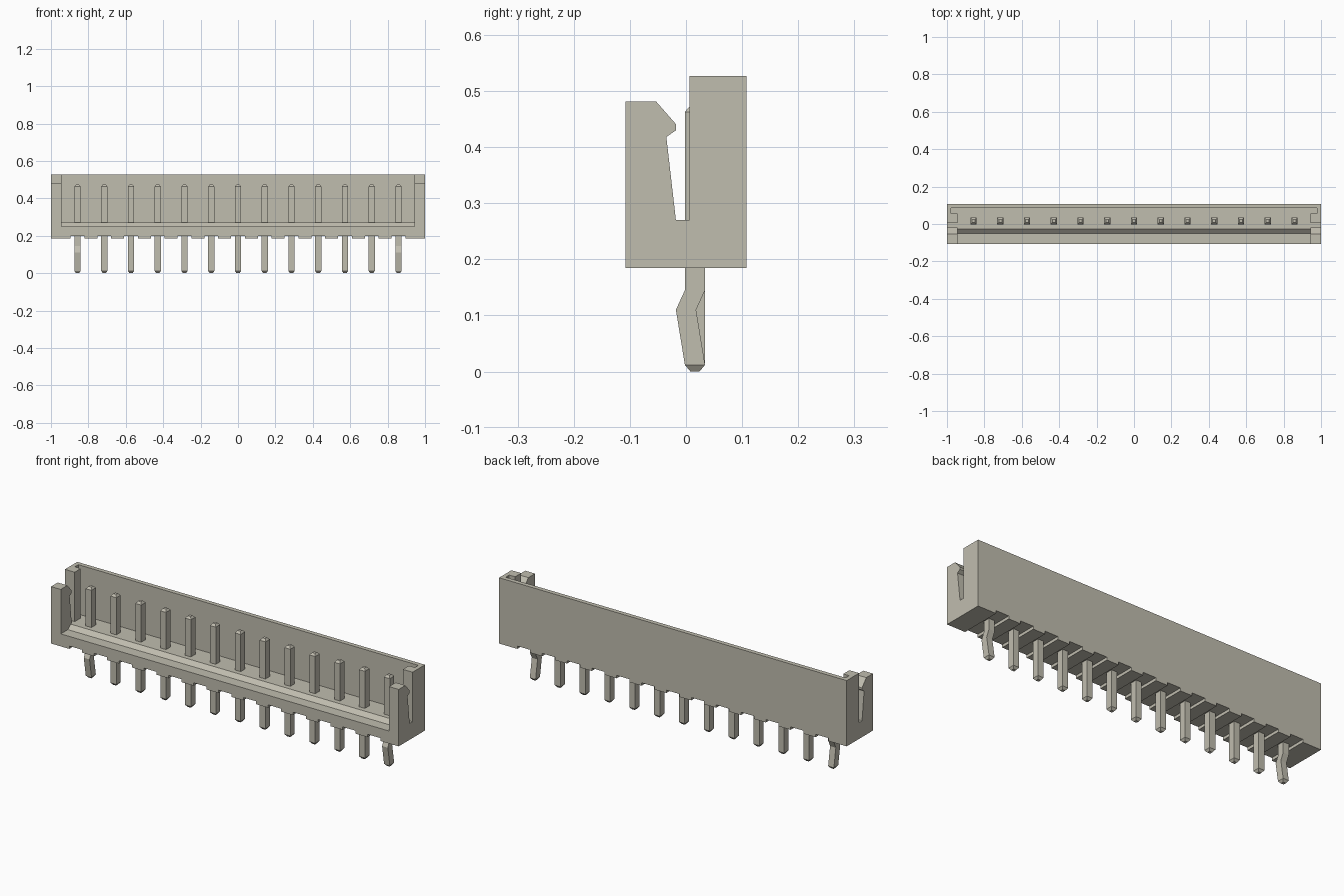
import bpy, bmesh

cube = bpy.data.objects.get("Cube")
if cube:
    bpy.data.objects.remove(cube, do_unlink=True)

mat = bpy.data.materials.new("warm_grey")
mat.use_nodes = True
COLOR = (0.53, 0.51, 0.43, 1)
mat.diffuse_color = COLOR
mat.node_tree.nodes["Principled BSDF"].inputs["Base Color"].default_value = COLOR

PINS = 13
PITCH = 0.143
pin_xs = [(i - (PINS - 1) / 2) * PITCH for i in range(PINS)]


def finish(name, bm):
    bmesh.ops.recalc_face_normals(bm, faces=bm.faces)
    me = bpy.data.meshes.new(name)
    bm.to_mesh(me)
    bm.free()
    me.materials.append(mat)
    ob = bpy.data.objects.new(name, me)
    bpy.context.collection.objects.link(ob)
    return ob


def prism(name, profile, x0, x1):
    """Extrude a (y, z) profile along x."""
    bm = bmesh.new()
    face = bm.faces.new([bm.verts.new((x0, y, z)) for y, z in profile])
    new = bmesh.ops.extrude_face_region(bm, geom=[face])["geom"]
    bmesh.ops.translate(bm, vec=(x1 - x0, 0, 0),
                        verts=[v for v in new if isinstance(v, bmesh.types.BMVert)])
    return finish(name, bm)


def box_profile(y0, y1, z0, z1):
    return [(y0, z0), (y1, z0), (y1, z1), (y0, z1)]


def cut(ob, cutter):
    """Subtract the cutter, then discard it."""
    mod = ob.modifiers.new("cut", 'BOOLEAN')
    mod.operation, mod.solver, mod.object = 'DIFFERENCE', 'EXACT', cutter
    bpy.context.view_layer.update()
    dg = bpy.context.evaluated_depsgraph_get()
    me = bpy.data.meshes.new_from_object(ob.evaluated_get(dg))
    ob.modifiers.clear()
    ob.data = me
    bpy.data.objects.remove(cutter, do_unlink=True)


# Housing: end-wall outline with the latch slot, run along the whole length
housing = prism("housing", [
    (-0.108, 0.185), (0.108, 0.185), (0.108, 0.527), (0.006, 0.527),
    (0.006, 0.27), (-0.018, 0.27), (-0.035, 0.418), (-0.018, 0.43),
    (-0.018, 0.441), (-0.053, 0.481), (-0.108, 0.481)], -1, 1)

# Open interior with the sloped front lip
cut(housing, prism("interior_cutter", [
    (-0.2, 0.25), (-0.05, 0.25), (-0.027, 0.27), (0.085, 0.27),
    (0.085, 0.6), (-0.2, 0.6)], -0.944, 0.944))

# Side pockets next to the back wall
cut(housing, prism("pocket_cutter", box_profile(0.056, 0.085, 0.27, 0.6), -0.978, 0.978))

# Notches under the housing at every pin
for x in pin_xs:
    cut(housing, prism("notch_cutter", box_profile(-0.2, 0.2, 0.1, 0.2), x - 0.037, x + 0.037))


def pin(name, x, kinked):
    """Square pin lofted through (z, y centre, half width x, half width y) rings."""
    w, d, t = 0.0165, 0.018, 0.008
    path = [(0, 0.016, t, t), (0.012, 0.016, w, d)]
    if kinked:
        path += [(0.11, 0, w, d), (0.145, 0.016, w, d)]
    path += [(0.463, 0.016, w, d), (0.474, 0.016, t, t)]
    bm = bmesh.new()
    rings = [[bm.verts.new((x + sx * a, yc + sy * b, z))
              for sx, sy in ((-1, -1), (1, -1), (1, 1), (-1, 1))]
             for z, yc, a, b in path]
    for lo, hi in zip(rings, rings[1:]):
        for k in range(4):
            n = (k + 1) % 4
            bm.faces.new((lo[k], lo[n], hi[n], hi[k]))
    bm.faces.new(rings[0])
    bm.faces.new(rings[-1])
    return finish(name, bm)


# Contact pins, the two outer ones kinked for retention
for i, x in enumerate(pin_xs):
    pin(f"pin_{i + 1}", x, i in (0, PINS - 1))
